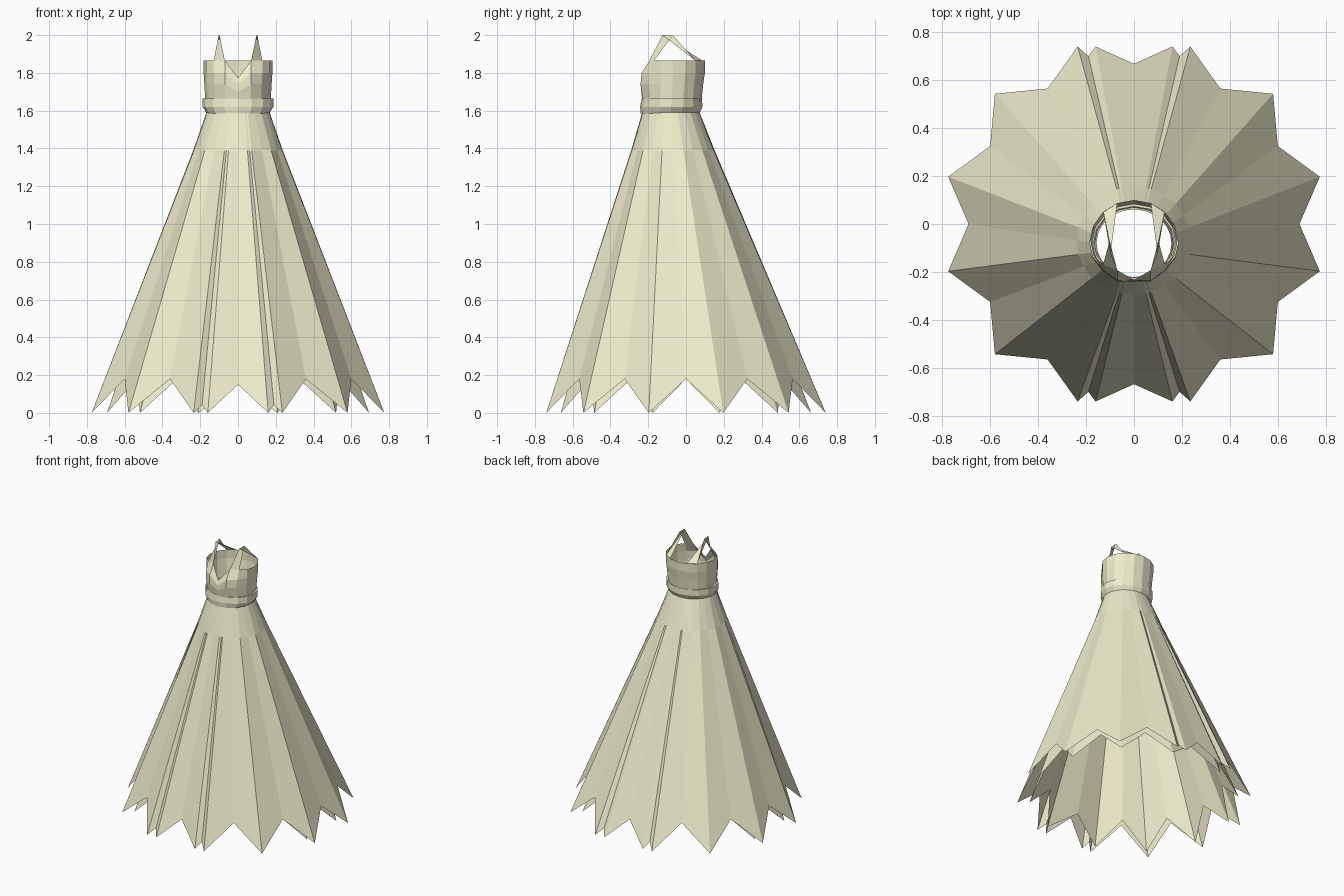
import bpy
from math import sin, cos, radians, atan2, pi

if "Cube" in bpy.data.objects:
    bpy.data.objects.remove(bpy.data.objects["Cube"])

mat = bpy.data.materials.new("pale_khaki_cloth")
mat.diffuse_color = (0.86, 0.84, 0.60, 1)
mat.use_nodes = True
mat.node_tree.nodes["Principled BSDF"].inputs["Base Color"].default_value = mat.diffuse_color


def make(name, verts, faces):
    me = bpy.data.meshes.new(name)
    me.from_pydata(verts, [], faces)
    me.update()
    me.materials.append(mat)
    ob = bpy.data.objects.new(name, me)
    bpy.context.collection.objects.link(ob)
    return ob


def loft(name, rings, closed=True):
    """Quads between successive rings of equal length."""
    n = len(rings[0])
    verts = [p for r in rings for p in r]
    faces = []
    for k in range(len(rings) - 1):
        for i in range(n if closed else n - 1):
            j = (i + 1) % n
            faces.append((k * n + i, k * n + j, (k + 1) * n + j, (k + 1) * n + i))
    return make(name, verts, faces)


def oval(a, rx, ry, cy, z):
    return (rx * cos(a), cy + ry * sin(a), z)


# One quarter of the zigzag hem, from the side valley to the centre valley
quarter = [(0.69, 0, 0.18), (0.775, 0.197, 0), (0.60, 0.325, 0.18), (0.58, 0.543, 0),
           (0.36, 0.565, 0.18), (0.235, 0.74, 0), (0.19, 0.70, 0.045),
           (0.16, 0.74, 0), (0, 0.668, 0.15)]
half = quarter + [(-x, y, z) for x, y, z in reversed(quarter[:-1])]
hem = half + [(x, -y, z) for x, y, z in reversed(half[1:-1])]


def skirt(name, s, waist_s, pts):
    low = [(x * s, y * s, z) for x, y, z in pts]
    top = [oval(atan2(y, x), 0.168 * waist_s, 0.152 * waist_s, -0.08, 1.59)
           for x, y, z in pts]
    # pleats soften slightly just below the waist
    mid = []
    for a, b in zip(low, top):
        t = (1.39 - a[2]) / (b[2] - a[2])
        mid.append((a[0] + (b[0] - a[0]) * t * 1.012,
                    a[1] + (b[1] - a[1]) * t * 1.006, 1.39))
    loft(name, [low, mid, top])


skirt("outer_skirt", 1.0, 1.0, hem)
# Underskirt has plain points without the narrow centre folds
plain = [p for p in hem if abs(abs(p[0]) - 0.19) > 0.001 and abs(abs(p[0]) - 0.16) > 0.001]
skirt("underskirt", 0.895, 0.93, plain)

# Waistband
N = 16
ang = [2 * pi * i / N for i in range(N)]
band = [(0.165, 0.155, -0.085, 1.585), (0.187, 0.165, -0.078, 1.62),
        (0.187, 0.160, -0.075, 1.665), (0.168, 0.148, -0.075, 1.665)]
loft("waistband", [[oval(a, *b) for a in ang] for b in band])

# Bodice: straight back and sides, V neckline and shaped bust in front
levels = [(0.172, 0.155, -0.075, 1.63, 0), (0.178, 0.163, -0.072, 1.74, 0.018),
          (0.182, 0.168, -0.068, 1.80, 0.012), (0.182, 0.168, -0.068, 1.865, -0.03)]
bust = {9: 0.0, 10: 0.6, 11: 1.0, 12: 0.1, 13: 1.0, 14: 0.6, 15: 0.0}
rings = []
for k, (rx, ry, cy, z, push) in enumerate(levels):
    ring = []
    for i, a in enumerate(ang):
        x, y, _ = oval(a, rx, ry, cy, z)
        zz = z
        y -= push * bust.get(i, 0)
        if i == 12:
            zz = (1.63, 1.70, 1.74, 1.775)[k]
        ring.append((x, y, zz))
    rings.append(ring)
loft("bodice", rings)

# Halter straps: front triangle to a shoulder peak, then down to the back
front_a, front_b = rings[3][13], rings[3][14]
for s, side in ((1, "right"), (-1, "left")):
    p = [front_a, front_b, (0.102, -0.07, 2.0), (0.098, -0.125, 2.0),
         (0.128, 0.05, 1.865), (0.07, 0.087, 1.865)]
    p = [(x * s, y, z) for x, y, z in p]
    make("halter_strap_" + side, p, [(0, 1, 2, 3), (3, 2, 4), (3, 4, 5)])
